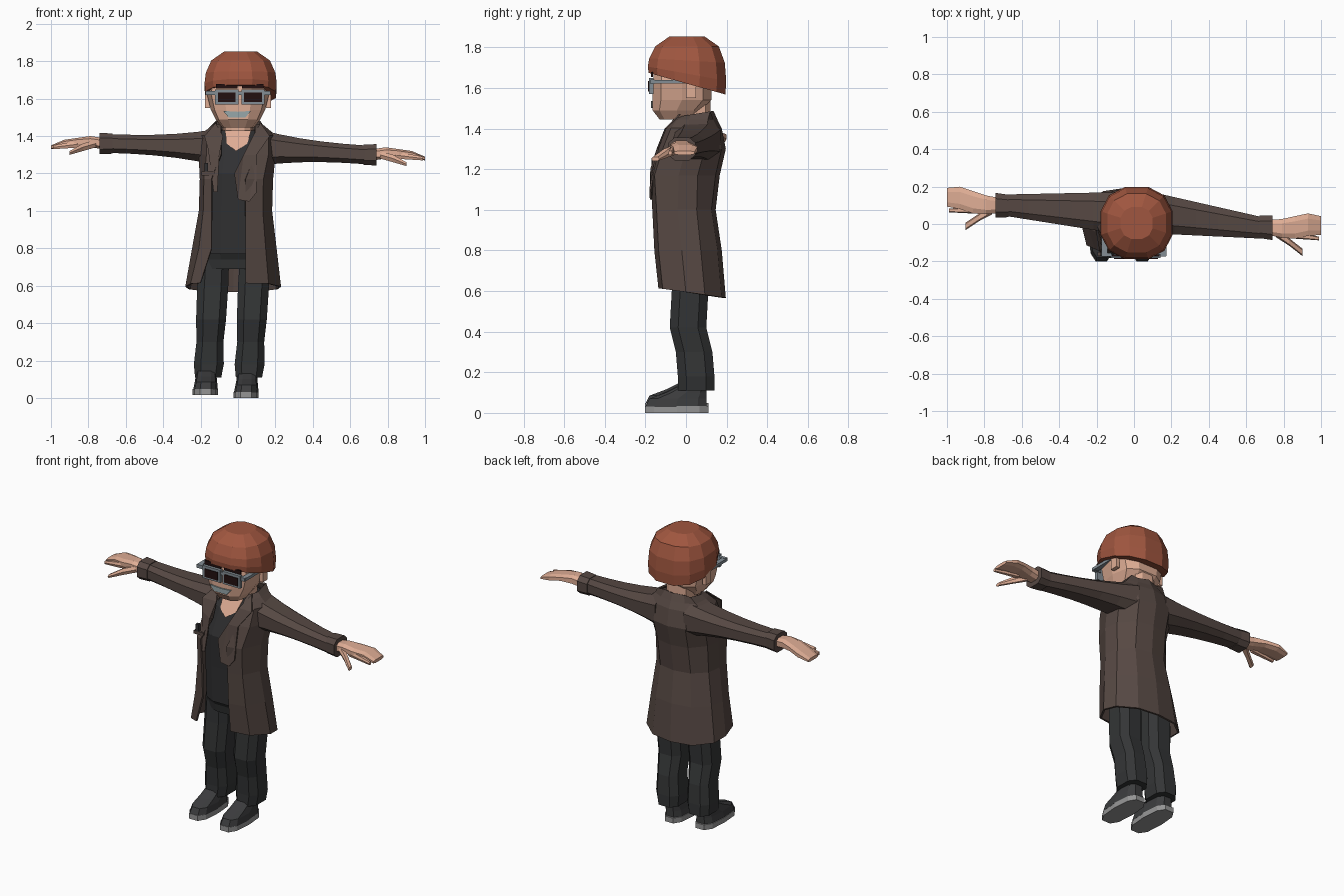
import bpy, bmesh, math
from mathutils import Vector

old_cube = bpy.data.objects.get("Cube")
if old_cube:
    bpy.data.objects.remove(old_cube, do_unlink=True)


def material(name, red, green, blue):
    colour = (red, green, blue, 1)
    mat = bpy.data.materials.new(name)
    mat.use_nodes = True
    mat.diffuse_color = colour
    mat.node_tree.nodes["Principled BSDF"].inputs["Base Color"].default_value = colour
    return mat


COAT = material("coat_brown", .093, .065, .056)
HAIR = material("hair_auburn", .35, .093, .05)
SKIN = material("skin", .74, .42, .3)
SHIRT = material("shirt_charcoal", .03, .03, .032)
TROUSERS = material("trouser_black", .034, .036, .037)
SHOE = material("shoe_dark", .045, .046, .048)
SOLE = material("sole_grey", .3, .3, .3)
FRAME = material("frame_grey", .23, .27, .3)
LENS = material("lens_dark", .016, .005, .005)
MOUSTACHE = material("moustache_grey", .31, .39, .4)


def finish(name, bm, mat):
    bmesh.ops.recalc_face_normals(bm, faces=bm.faces)
    mesh = bpy.data.meshes.new(name)
    bm.to_mesh(mesh)
    bm.free()
    mesh.materials.append(mat)
    part = bpy.data.objects.new(name, mesh)
    bpy.context.scene.collection.objects.link(part)
    return part


def lerp(start, end, t):
    return start + (end - start) * t


def skin_rings(bm, rings, closed=True):
    rows = [[bm.verts.new(point) for point in ring] for ring in rings]
    count = len(rows[0])
    for low, high in zip(rows, rows[1:]):
        for i in range(count if closed else count - 1):
            j = (i + 1) % count
            bm.faces.new((low[i], low[j], high[j], high[i]))
    return rows


def rounded_ring(sides, power):
    """Unit rounded square with a flat side to the front."""
    angles = [math.tau * (i + .5) / sides for i in range(sides)]
    us, vs = ([math.copysign(abs(wave(a)) ** power, wave(a)) for a in angles] for wave in (math.sin, math.cos))
    return [(u / max(us), v / max(vs)) for u, v in zip(us, vs)]


def loft(name, sections, mat, axis="z", sides=10, power=.7, tilts=None):
    """Sections are (x, y, z, radius, other radius); rings lie across the axis."""
    outline = rounded_ring(sides, power)
    rings = []
    for (x, y, z, a, b), tilt in zip(sections, tilts or [0] * len(sections)):
        if axis == "z":
            rings.append([(x + a * u, y + b * v, z + tilt * v) for u, v in outline])
        else:
            rings.append([(x, y + a * u, z + b * v) for u, v in outline])
    bm = bmesh.new()
    rows = skin_rings(bm, rings)
    bm.faces.new(rows[0])
    bm.faces.new(rows[-1])
    return finish(name, bm, mat)


def box(name, centre, size, mat):
    bm = bmesh.new()
    bmesh.ops.create_cube(bm, size=1)
    bmesh.ops.scale(bm, vec=Vector(size), verts=bm.verts)
    bmesh.ops.translate(bm, vec=Vector(centre), verts=bm.verts)
    return finish(name, bm, mat)


def plate(name, points, depth, mat):
    """Thin front plate from (x, z) points, with y given by depth(z)."""
    bm = bmesh.new()
    rows = skin_rings(bm, [[(x, depth(z) + offset, z) for x, z in points] for offset in (0, -.009)])
    bmesh.ops.triangulate(bm, faces=[bm.faces.new(row) for row in rows])
    return finish(name, bm, mat)


# Coat body: an open shell; levels are height, half width, front y, back y
COAT_LEVELS = [(.59, .25, -.13, .19), (.8, .22, -.15, .17), (1, .19, -.16, .14), (1.17, .19, -.17, .16),
               (1.3, .2, -.13, .19), (1.4, .2, -.09, .17), (1.44, .15, -.06, .15), (1.47, .12, -.02, .13)]
HEM, COLLAR = COAT_LEVELS[0], COAT_LEVELS[-1]


def coat_ring(level):
    z, half, front, back = level
    centre = .03 * (z - 1.45)
    middle = (front + back) / 2
    opening = -.05 if z < 1.2 else 0
    swing = -.06 if level is HEM else 0
    halves = []
    for side, inner in ((-1, opening - .09 + swing), (1, opening + .09)):
        outer = centre + side * half
        halves.append([(inner, front), (lerp(outer, inner, .35), front + .02), (outer, middle - .03),
                       (lerp(outer, centre, .06), middle + .06), (lerp(outer, centre, .45), back - .02)])
    right, left = halves
    outline = right + [(centre, back)] + left[::-1]
    # The hem drops towards the back and the collar rises there
    slope = {HEM: -.15, COLLAR: .2}.get(level, 0)
    return [(x, y, z + slope * (y - middle)) for x, y in outline]


bm = bmesh.new()
skin_rings(bm, [coat_ring(level) for level in COAT_LEVELS], closed=False)
coat = finish("coat_body", bm, COAT)
thickness = coat.modifiers.new("thickness", "SOLIDIFY")
thickness.thickness = .012
thickness.offset = 0


def coat_front(z):
    for low, high in zip(COAT_LEVELS, COAT_LEVELS[1:]):
        if z <= high[0]:
            return lerp(low[2], high[2], (z - low[0]) / (high[0] - low[0])) - .006


# Lapels and chest pocket
plate("left_lapel", [(.12, 1.47), (.08, 1.4), (.03, 1.3), (-.02, 1.2), (0, 1.06), (.06, 1.05),
                     (.1, 1.1), (.1, 1.3), (.17, 1.4)], coat_front, COAT)
plate("right_lapel", [(-.12, 1.47), (-.18, 1.4), (-.16, 1.33), (-.13, 1.1), (-.11, 1.1),
                      (-.1, 1.3), (-.08, 1.4)], coat_front, COAT)
box("pocket_flap", (-.16, -.16, 1.2), (.07, .02, .02), COAT)
box("pocket_pen", (-.17, -.16, 1.23), (.02, .02, .05), SHIRT)

# Sleeves, cuffs and hands
for side, sign, wrist_y, wrist_z, lean in (("right", -1, .1, 1.36, .05), ("left", 1, -.02, 1.3, -.07)):
    sleeve = []
    for step in range(6):
        t = step / 5
        sleeve.append((sign * lerp(.1, .68, t), lerp(.06, wrist_y, t), lerp(1.34, wrist_z, t),
                       lerp(.11, .058, t), .05 + .05 * (1 - t) ** 2.5))
    loft(side + "_sleeve", sleeve, COAT, "x", sides=8)

    def from_wrist(rows):
        return [(sign * x, wrist_y + y + lean * (x - .74), wrist_z + z, a, b) for x, y, z, a, b in rows]

    loft(side + "_cuff", from_wrist([(.67, 0, 0, .06, .054), (.74, 0, 0, .066, .057)]), COAT, "x", sides=8)
    loft(side + "_palm", from_wrist([(.72, 0, 0, .04, .03), (.79, 0, .01, .05, .03), (.86, .01, .01, .06, .02),
                                     (.93, .03, 0, .06, .02), (1, .03, -.02, .05, .01)]), SKIN, "x", sides=8)
    loft(side + "_index_finger", from_wrist([(.83, -.03, 0, .02, .02), (.99, -.04, -.02, .01, .01)]),
         SKIN, "x", sides=6)
    loft(side + "_thumb", from_wrist([(.76, -.02, 0, .03, .02), (.83, -.07, -.02, .02, .02),
                                      (.9, -.12, -.05, .02, .01)]), SKIN, "x", sides=6)

# Shirt, neck and open neckline
loft("shirt", [(-.02, 0, .77, .16, .13), (-.02, -.01, 1, .16, .13), (-.01, -.01, 1.2, .17, .14),
               (0, .03, 1.36, .15, .12), (0, .05, 1.43, .1, .09)], SHIRT)
loft("neck", [(0, .04, 1.36, .08, .08), (0, .04, 1.55, .08, .08)], SKIN)
plate("neckline_skin", [(-.07, 1.43), (.07, 1.43), (.05, 1.36), (-.01, 1.32), (-.06, 1.36)],
      lambda z: (z - 1.5) * .6, SKIN)

# Trousers, soles and shoes
loft("trouser_hips", [(-.02, .01, .69, .16, .1), (-.02, .01, .74, .17, .11), (-.02, 0, .79, .16, .13)], TROUSERS)
for side, hip_x, lift in (("right", -.135, .015), ("left", .083, 0)):
    loft(side + "_trouser_leg", [(hip_x + .05 * (z - .6), y, z, width, .09) for z, y, width in
                                 ((.76, .02, .08), (.6, .02, .083), (.42, .01, .08), (.3, .04, .072),
                                  (.18, .05, .08), (.11, .05, .07))], TROUSERS, sides=8)
    foot_x = hip_x - .04
    loft(side + "_sole", [(foot_x, -.045, lift + z, .067, .156) for z in (0, .033)], SOLE)
    loft(side + "_shoe", [(foot_x + z / 20, .1 - length, lift + z, .07 - z / 7, length) for z, length in
                          ((.03, .15), (.07, .14), (.1, .1), (.14, .06))], SHOE)

# Head
loft("head", [(0, -.045, 1.445, .085, .085), (0, -.045, 1.49, .12, .12), (0, -.02, 1.54, .145, .145),
              (0, -.02, 1.62, .165, .145), (0, -.01, 1.74, .155, .14)], SKIN)

# Hair: a faceted dome, low at the back
hair, tilts = [], []
for degrees in (-15, 0, 20, 45, 75):
    rise = math.sin(math.radians(degrees))
    radius = .193 * math.cos(math.radians(degrees)) ** .6
    hair.append((.014, .005, 1.67 + .19 * rise, radius, radius))
    tilts.append(min(0, .07 * rise - .035))
loft("hair", hair, HAIR, sides=12, power=.85, tilts=tilts)

# Ears, glasses and brows
for side, sign in (("right", -1), ("left", 1)):
    eye_x = .01 + sign * .07
    box(side + "_ear", (sign * .163, .025, 1.59), (.025, .05, .08), SKIN)
    box(side + "_glasses_rim", (eye_x, -.172, 1.61), (.125, .022, .08), FRAME)
    box(side + "_lens", (eye_x, -.184, 1.608), (.095, .006, .052), LENS)
    box(side + "_brow", (eye_x, -.168, 1.667), (.115, .009, .025), LENS)
    box(side + "_glasses_arm", (sign * .158, -.07, 1.63), (.03, .2, .018), FRAME)
    box(side + "_glasses_hinge", (sign * .145, -.165, 1.63), (.05, .02, .022), FRAME)
box("glasses_bridge", (.01, -.172, 1.63), (.03, .016, .018), FRAME)

# Moustache
plate("moustache", [(-.08, 1.535), (0, 1.53), (.07, 1.535), (.04, 1.5), (-.05, 1.5)], lambda z: -.164, MOUSTACHE)
